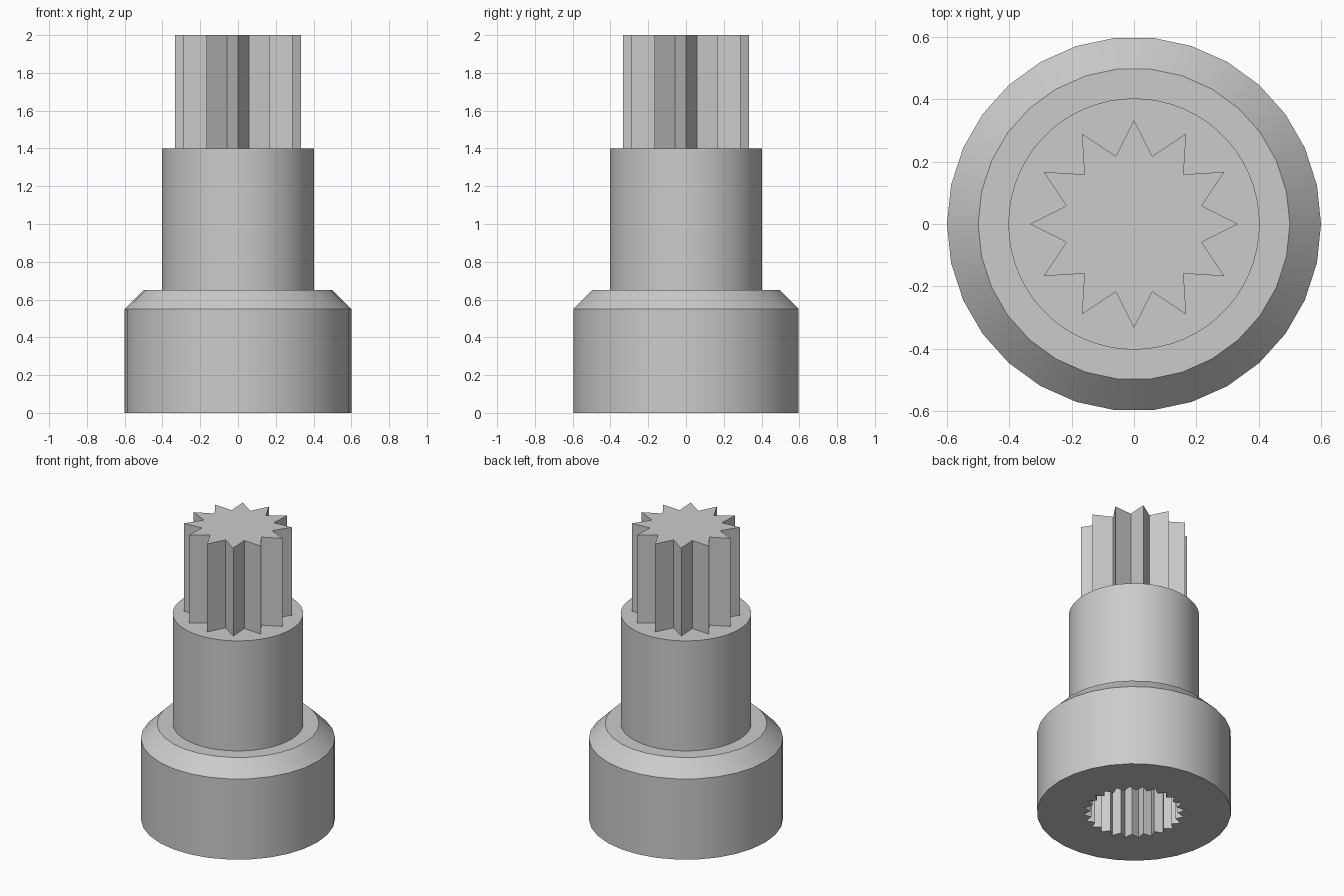
import bpy, bmesh
from math import cos, sin, pi, radians

cube = bpy.data.objects.get("Cube")
if cube:
    bpy.data.objects.remove(cube, do_unlink=True)

steel = bpy.data.materials.new("grey steel")
steel.use_nodes = True
steel.diffuse_color = (0.6, 0.6, 0.6, 1)
steel.node_tree.nodes["Principled BSDF"].inputs["Base Color"].default_value = (0.6, 0.6, 0.6, 1)


def circle(radius, sides):
    return [(radius * cos(2 * pi * i / sides), radius * sin(2 * pi * i / sides))
            for i in range(sides)]


def star(tip, valley, points):
    sides = 2 * points
    return [((valley if i % 2 else tip) * cos(2 * pi * i / sides),
             (valley if i % 2 else tip) * sin(2 * pi * i / sides))
            for i in range(sides)]


def loft(name, sections, bottom=True):
    """Join (outline, height) sections from bottom to top into a solid."""
    bm = bmesh.new()
    rings = [[bm.verts.new((x, y, z)) for x, y in outline] for outline, z in sections]
    for low, high in zip(rings, rings[1:]):
        n = len(low)
        for i in range(n):
            j = (i + 1) % n
            bm.faces.new((low[i], low[j], high[j], high[i]))
    bm.faces.new(rings[-1])
    if bottom:
        bm.faces.new(rings[0][::-1])
    mesh = bpy.data.meshes.new(name)
    bm.to_mesh(mesh)
    bm.free()
    mesh.materials.append(steel)
    obj = bpy.data.objects.new(name, mesh)
    bpy.context.collection.objects.link(obj)
    return obj


def select(obj):
    bpy.ops.object.select_all(action='DESELECT')
    obj.select_set(True)
    bpy.context.view_layer.objects.active = obj


# Chamfered base
base = loft("base", [(circle(0.6, 30), 0), (circle(0.6, 30), 0.55), (circle(0.5, 30), 0.65)])

# Toothed socket cut into the underside
socket = star(0.315, 0.27, 24)
cutter = loft("socket_cutter", [(socket, -0.1), (socket, 0.5)])
cutter.hide_render = True
cut = base.modifiers.new("socket", 'BOOLEAN')
cut.operation = 'DIFFERENCE'
cut.solver = 'EXACT'
cut.object = cutter
select(base)
bpy.ops.object.modifier_apply(modifier=cut.name)
bpy.data.objects.remove(cutter, do_unlink=True)

# Round shaft and twelve-point drive, open where they stand on the part below
shaft = loft("shaft", [(circle(0.403, 60), 0.65), (circle(0.403, 60), 1.4)], bottom=False)
points = star(0.334, 0.225, 12)
drive = loft("drive_spline", [(points, 1.4), (points, 2)], bottom=False)

for part in (base, shaft, drive):
    select(part)
    bpy.ops.object.shade_smooth_by_angle(angle=radians(30))
